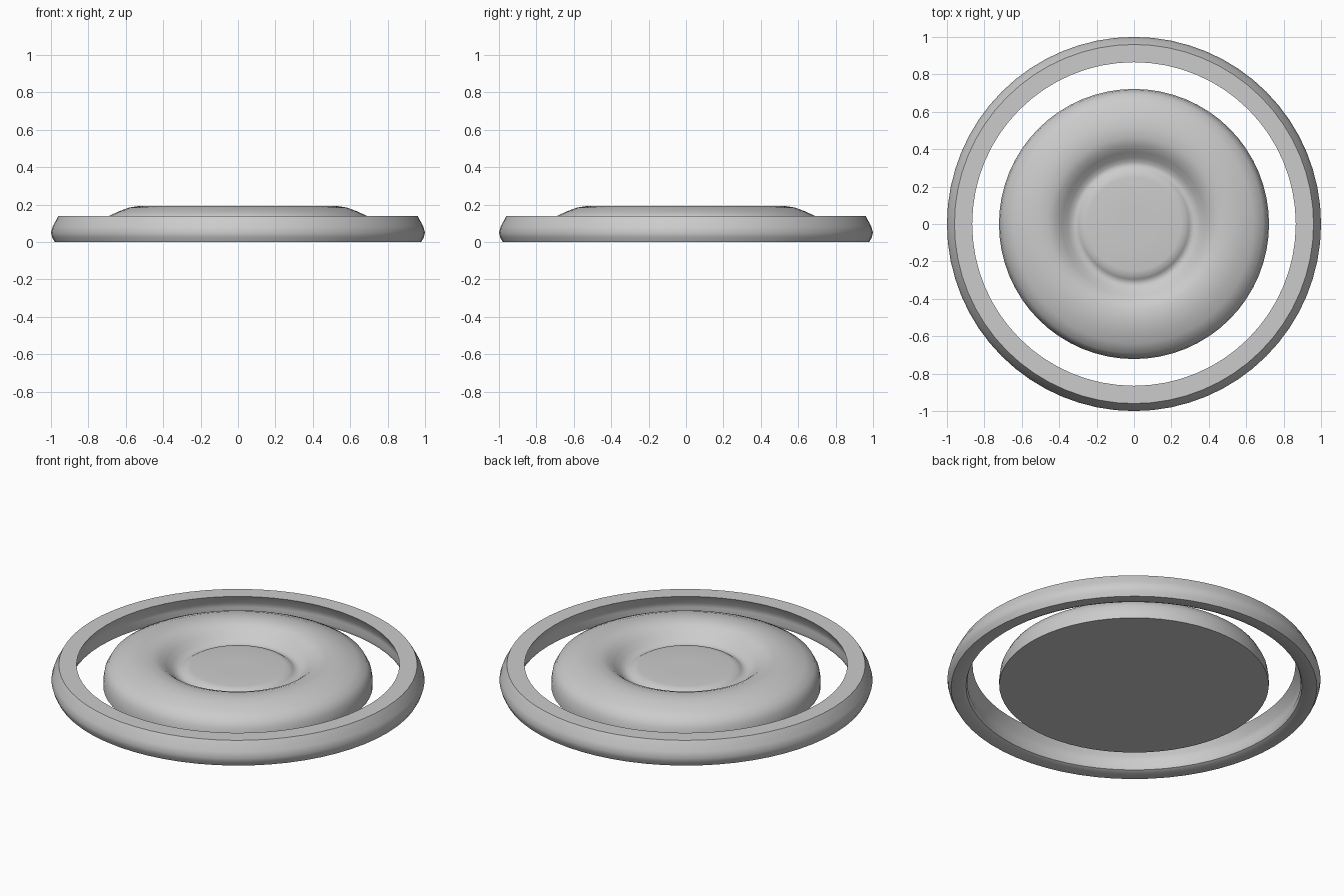
import bpy, bmesh, math

cube = bpy.data.objects.get("Cube")
if cube:
    bpy.data.objects.remove(cube, do_unlink=True)

SEGMENTS = 64

grey = bpy.data.materials.new("light_grey")
grey.use_nodes = True
color = (0.6, 0.6, 0.6, 1)
grey.diffuse_color = color
grey.node_tree.nodes["Principled BSDF"].inputs["Base Color"].default_value = color


def lathe(name, profile, closed):
    """Spin a (radius, height) profile around z; an open one is capped at both ends."""
    bm = bmesh.new()
    loops = []
    for r, z in profile:
        loop = []
        for i in range(SEGMENTS):
            a = math.tau * i / SEGMENTS
            loop.append(bm.verts.new((r * math.cos(a), r * math.sin(a), z)))
        loops.append(loop)
    pairs = list(zip(loops, loops[1:]))
    if closed:
        pairs.append((loops[-1], loops[0]))
    else:
        bm.faces.new(loops[0])
        bm.faces.new(loops[-1])
    for low, high in pairs:
        for i in range(SEGMENTS):
            j = (i + 1) % SEGMENTS
            bm.faces.new((low[i], low[j], high[j], high[i]))
    bmesh.ops.recalc_face_normals(bm, faces=bm.faces)
    mesh = bpy.data.meshes.new(name)
    bm.to_mesh(mesh)
    bm.free()
    mesh.materials.append(grey)
    obj = bpy.data.objects.new(name, mesh)
    bpy.context.collection.objects.link(obj)
    bpy.ops.object.select_all(action="DESELECT")
    obj.select_set(True)
    bpy.context.view_layer.objects.active = obj
    bpy.ops.object.shade_smooth_by_angle(angle=math.radians(42))
    return obj


# Outer ring: bulging outside wall, flat top, hollowed inside wall
lathe("outer_ring", [
    (0.98, 0), (0.993, 0.025), (1.0, 0.05), (0.99, 0.085), (0.96, 0.14),
    (0.865, 0.14), (0.893, 0.09), (0.9, 0.06), (0.893, 0.03),
    (0.9, 0.01), (0.92, 0)], True)

# Central cushion: flat base, rounded shoulder, groove and raised button
lathe("center_disc", [
    (0.722, 0.015), (0.722, 0.05), (0.715, 0.095), (0.692, 0.138),
    (0.64, 0.163), (0.58, 0.185), (0.52, 0.194), (0.46, 0.192),
    (0.42, 0.177), (0.385, 0.15), (0.355, 0.122), (0.33, 0.107),
    (0.31, 0.105), (0.295, 0.115), (0.278, 0.126), (0.25, 0.13),
    (0.1, 0.13)], False)
